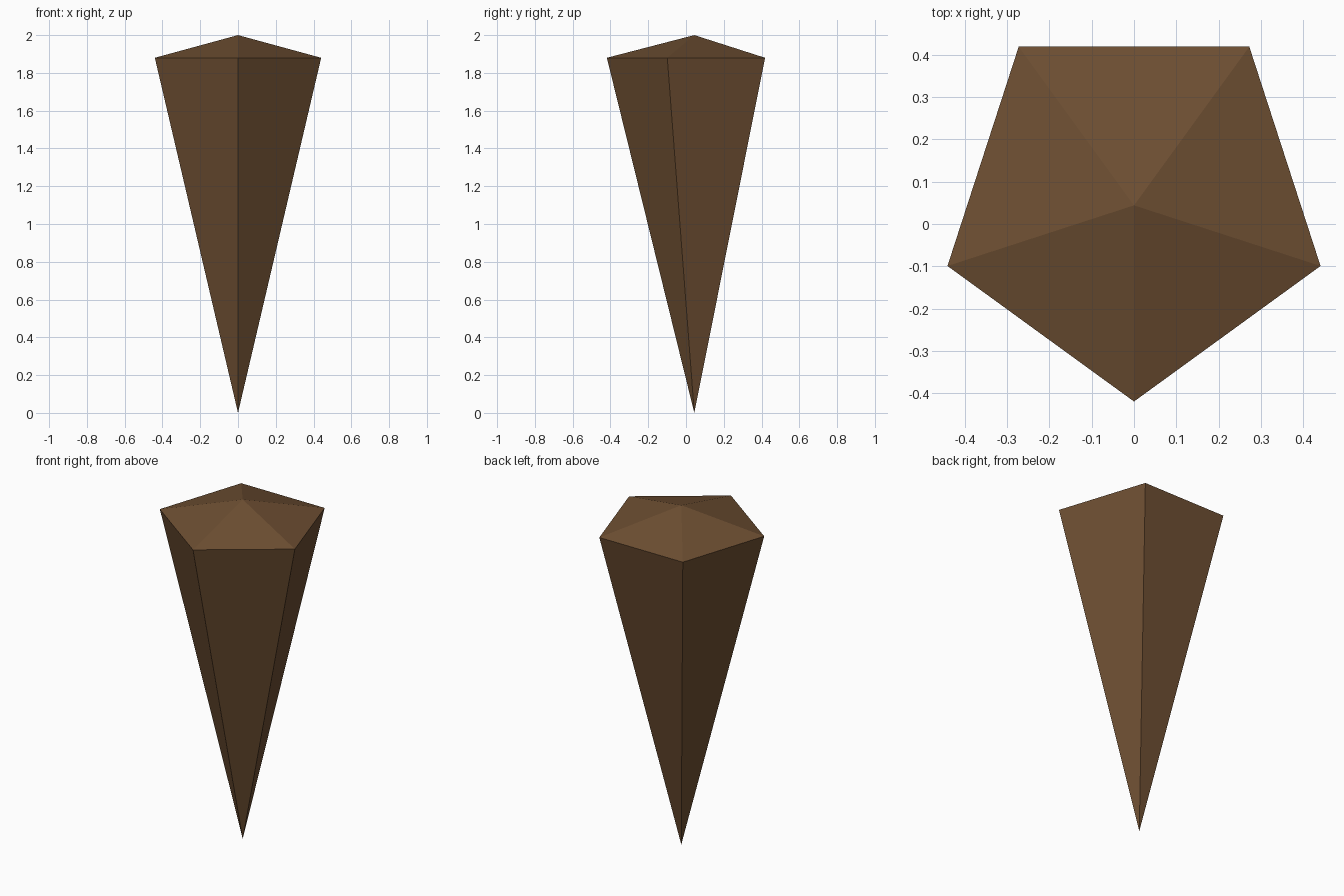
import bpy
import bmesh
from math import cos, sin, pi

cube = bpy.data.objects.get("Cube")
if cube:
    bpy.data.objects.remove(cube)

SIDES = 5
RADIUS = 0.463
CENTRE_Y = 0.044
RIM_Z = 1.88

brown = bpy.data.materials.new("dark_brown")
brown.use_nodes = True
colour = (0.155, 0.078, 0.032, 1)
brown.diffuse_color = colour
brown.node_tree.nodes["Principled BSDF"].inputs["Base Color"].default_value = colour


def pyramid(name, tip_z):
    """Open five-sided pyramid from the shared rim to a tip."""
    bm = bmesh.new()
    tip = bm.verts.new((0, CENTRE_Y, tip_z))
    rim = []
    for i in range(SIDES):
        a = 2 * pi * i / SIDES - pi / 2
        rim.append(bm.verts.new((RADIUS * cos(a), CENTRE_Y + RADIUS * sin(a), RIM_Z)))
    for i in range(SIDES):
        face = [rim[i], rim[(i + 1) % SIDES], tip]
        if tip_z < RIM_Z:
            face.reverse()
        bm.faces.new(face)
    mesh = bpy.data.meshes.new(name)
    bm.to_mesh(mesh)
    bm.free()
    mesh.materials.append(brown)
    bpy.context.collection.objects.link(bpy.data.objects.new(name, mesh))


# Shallow cap above the rim, long point below it
pyramid("crown", 2.0)
pyramid("spike", 0.0)
